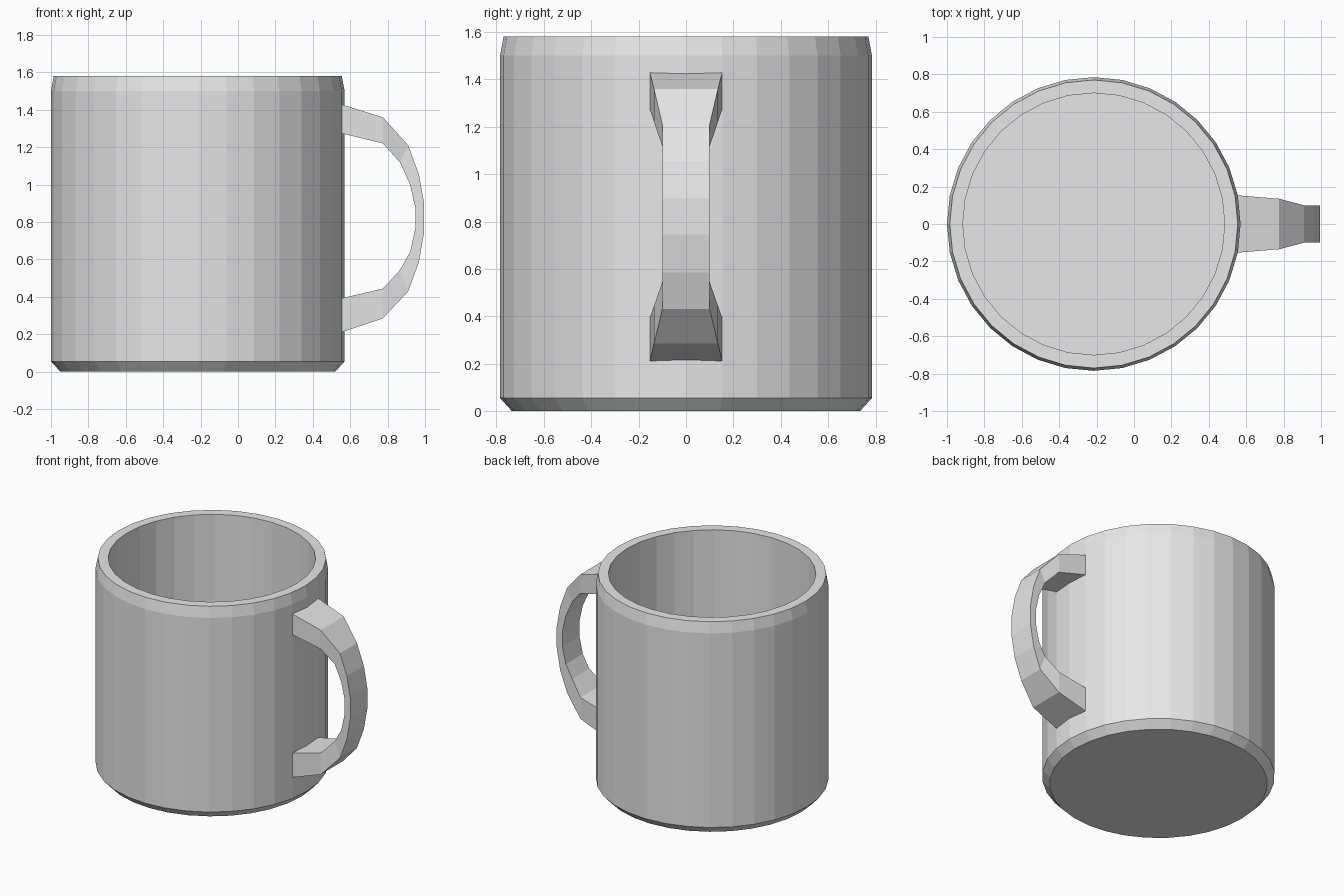
import bpy
import bmesh
import math

cube = bpy.data.objects.get("Cube")
if cube:
    bpy.data.objects.remove(cube, do_unlink=True)

SIDES = 32
CENTRE_X = -0.215

ceramic = bpy.data.materials.new("light_grey_ceramic")
ceramic.use_nodes = True
colour = (0.8, 0.8, 0.8, 1)
ceramic.diffuse_color = colour
ceramic.node_tree.nodes["Principled BSDF"].inputs["Base Color"].default_value = colour


def loft(name, rings):
    """Bridge closed rings of points into a capped, flat-shaded solid."""
    bm = bmesh.new()
    loops = [[bm.verts.new(p) for p in ring] for ring in rings]
    for a, b in zip(loops, loops[1:]):
        n = len(a)
        for i in range(n):
            j = (i + 1) % n
            bm.faces.new((a[i], a[j], b[j], b[i]))
    bm.faces.new(loops[0][::-1])
    bm.faces.new(loops[-1])
    bmesh.ops.recalc_face_normals(bm, faces=bm.faces)
    mesh = bpy.data.meshes.new(name)
    bm.to_mesh(mesh)
    bm.free()
    mesh.materials.append(ceramic)
    obj = bpy.data.objects.new(name, mesh)
    bpy.context.collection.objects.link(obj)
    return obj


def circle(radius, z):
    angles = [math.tau * i / SIDES for i in range(SIDES)]
    return [(CENTRE_X + radius * math.cos(a), radius * math.sin(a), z) for a in angles]


# Mug body: bevelled foot, straight wall, tapered lip, hollow inside
profile = [(0.735, 0), (0.785, 0.055), (0.785, 1.5), (0.77, 1.58), (0.70, 1.58), (0.70, 0.08)]
loft("mug_body", [circle(r, z) for r, z in profile])

# Handle: outer x, outer z, inner x, inner z, half width at each section
sections = [
    (0.53, 1.436, 0.53, 1.28, 0.155),
    (0.775, 1.36, 0.775, 1.22, 0.135),
    (0.91, 1.21, 0.867, 1.118, 0.10),
    (0.967, 1.055, 0.92, 1.0, 0.10),
    (0.995, 0.90, 0.948, 0.877, 0.10),
    (0.995, 0.745, 0.948, 0.765, 0.10),
    (0.967, 0.585, 0.92, 0.64, 0.10),
    (0.91, 0.43, 0.867, 0.545, 0.10),
    (0.775, 0.285, 0.775, 0.444, 0.135),
    (0.53, 0.203, 0.53, 0.387, 0.155),
]
loft("handle", [
    [(ox, -w, oz), (ox, w, oz), (ix, w, iz), (ix, -w, iz)]
    for ox, oz, ix, iz, w in sections
])
